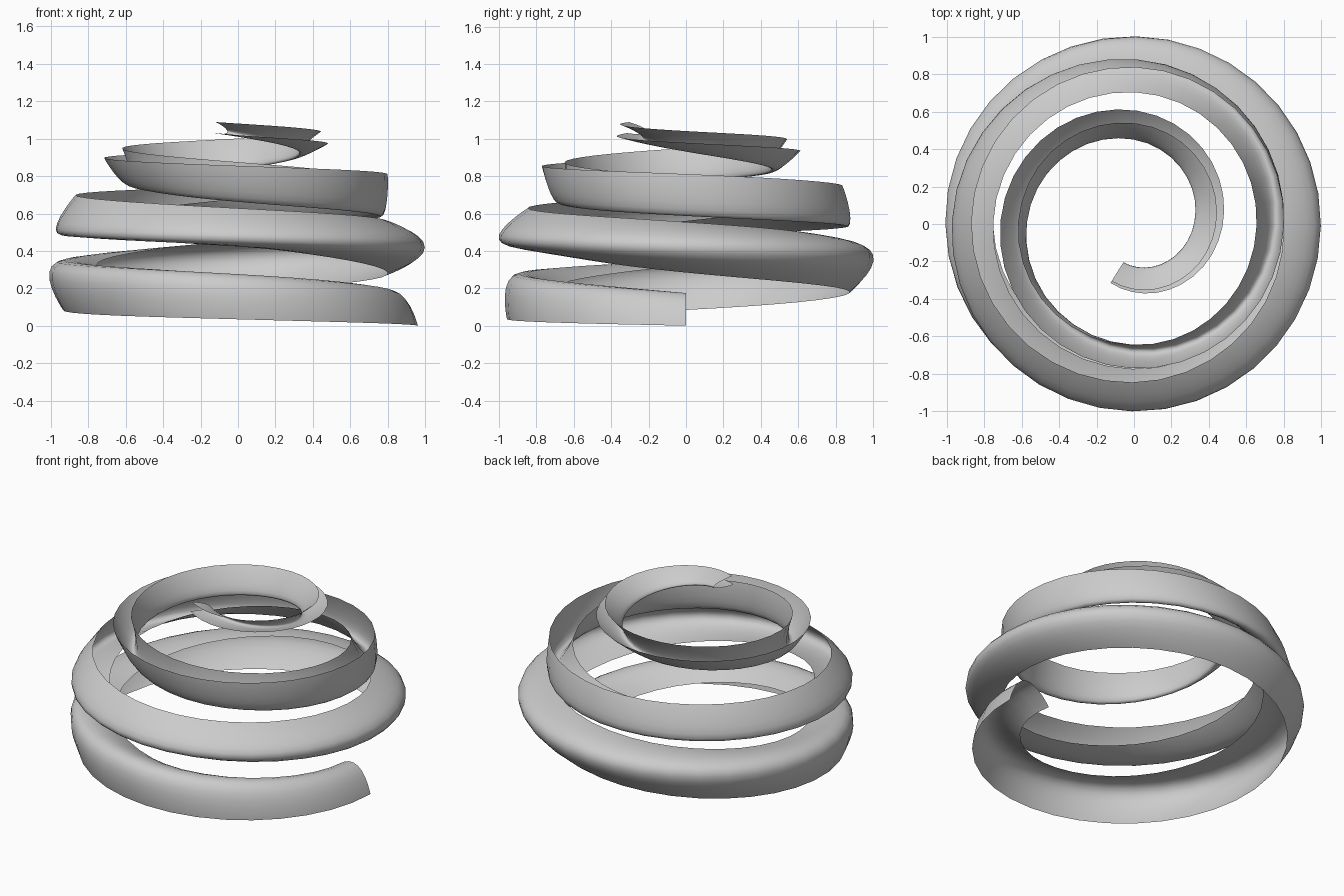
import bpy, bmesh, math
from mathutils import Vector

if "Cube" in bpy.data.objects:
    bpy.data.objects.remove(bpy.data.objects["Cube"])

# Section every quarter turn: (radius of centre, height of centre,
# direction of the apex in degrees, half width, depth)
KEYS = [
    (.81, .03, 79, .153, .148), (.83, .115, 58, .15, .178),
    (.844, .205, 37, .15, .189), (.828, .32, 19, .145, .182),
    (.80, .42, 0, .135, .198), (.81, .53, -20, .105, .203),
    (.81, .63, -40, .09, .206), (.77, .715, -62, .075, .205),
    (.727, .80, -81, .073, .215), (.71, .865, -99, .062, .205),
    (.667, .925, -118, .054, .18), (.573, .97, -132, .046, .175),
    (.457, 1.01, -150, .036, .155), (.357, 1.05, -166, .032, .132),
    (.26, 1.092, -180, .02, .11),
]
TURNS, PER_TURN, ARC = 3.31, 36, 14


def section(t):
    """Smooth interpolation of the section table at t turns."""
    f = min(max(t * 4, 0), len(KEYS) - 1.0001)
    i = int(f)
    u = f - i
    p1, p2 = KEYS[i], KEYS[i + 1]
    p0 = KEYS[i - 1] if i else [2 * a - b for a, b in zip(p1, p2)]
    p3 = KEYS[i + 2] if i + 2 < len(KEYS) else [2 * b - a for a, b in zip(p1, p2)]
    return [b + .5 * u * (c - a + u * (2*a - 5*b + 4*c - d + u * (3*(b - c) + d - a)))
            for a, b, c, d in zip(p0, p1, p2, p3)]


def centre(t):
    r, z = section(t)[:2]
    a = -2 * math.pi * t
    return Vector((r * math.cos(a), r * math.sin(a), z))


# Twisting trough-shaped ribbon swept along a clockwise dome spiral
bm = bmesh.new()
steps = round(TURNS * PER_TURN)
rows = []
for k in range(steps + 1):
    t = TURNS * k / steps
    r, z, deg, half, depth = section(t)
    c = centre(t)
    e = .004
    tan = centre(t + e) - centre(max(t - e, 0))
    out = Vector((-tan.y, tan.x, 0)).normalized()   # level, square to the path
    if out.dot(Vector((c.x, c.y, 0))) < 0:
        out.negate()
    up = Vector((0, 0, 1))
    a = math.radians(deg)
    apex = out * math.cos(a) + up * math.sin(a)
    side = out * math.sin(a) - up * math.cos(a)
    # exponent 2 is a parabola, 1 an ellipse
    power = 1.9 - .5 * min(max((t - 1.3) / .9, 0), 1)
    row = []
    for j in range(ARC + 1):
        s = math.pi * j / ARC
        bulge = max(math.sin(s), 0) ** power
        row.append(bm.verts.new(c + side * (half * math.cos(s)) + apex * (depth * bulge)))
    rows.append(row)
for ra, rb in zip(rows, rows[1:]):
    for j in range(ARC):
        bm.faces.new((ra[j], ra[j + 1], rb[j + 1], rb[j])).smooth = True
bmesh.ops.recalc_face_normals(bm, faces=bm.faces)

mesh = bpy.data.meshes.new("spiral_ribbon")
bm.to_mesh(mesh)
bm.free()
ribbon = bpy.data.objects.new("spiral_ribbon", mesh)
bpy.context.collection.objects.link(ribbon)
